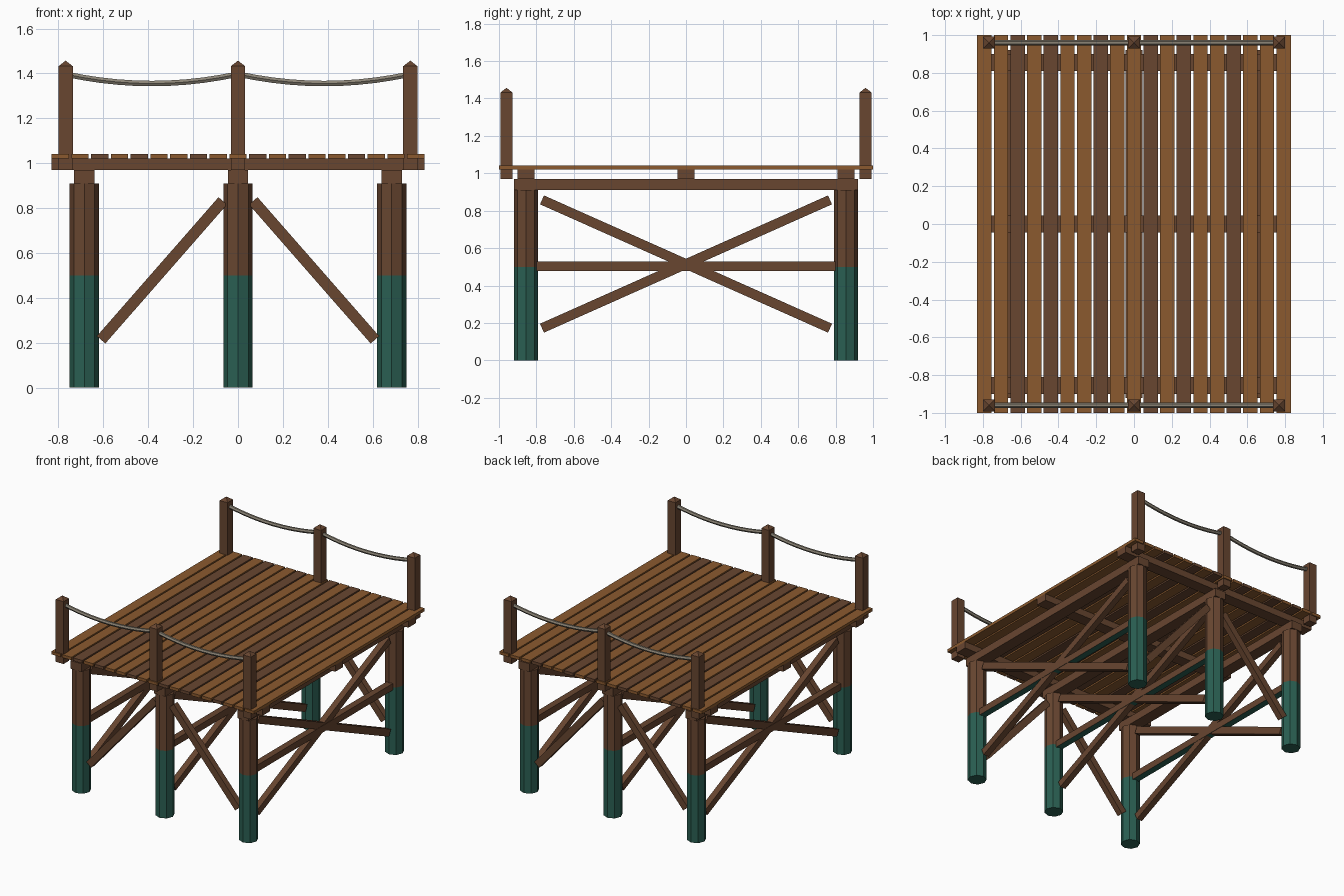
import bpy, bmesh
from mathutils import Vector, Matrix

if "Cube" in bpy.data.objects:
    bpy.data.objects.remove(bpy.data.objects["Cube"])


def material(name, rgb):
    m = bpy.data.materials.new(name)
    m.diffuse_color = (*rgb, 1)
    m.use_nodes = True
    m.node_tree.nodes["Principled BSDF"].inputs["Base Color"].default_value = m.diffuse_color
    return m


LIGHT = material("light_wood", (0.258, 0.102, 0.028))
DARK = material("dark_wood", (0.138, 0.061, 0.03))
GREEN = material("algae_green", (0.023, 0.114, 0.084))
ROPE = material("rope_fibre", (0.26, 0.23, 0.18))
WATER_Z = 0.5


def finish(name, bm, *mats):
    bmesh.ops.recalc_face_normals(bm, faces=bm.faces)
    me = bpy.data.meshes.new(name)
    bm.to_mesh(me)
    bm.free()
    for m in mats:
        me.materials.append(m)
    ob = bpy.data.objects.new(name, me)
    bpy.context.collection.objects.link(ob)
    return ob


def stain(bm):
    # faces under the water line take the second material
    for f in bm.faces:
        f.material_index = int(f.calc_center_median().z < WATER_Z)


def box(name, lo, hi, mat, peak=0.0):
    lo, hi = Vector(lo), Vector(hi)
    bm = bmesh.new()
    bmesh.ops.create_cube(bm, size=1, matrix=Matrix.Translation((lo + hi) / 2)
                          @ Matrix.Diagonal((*(hi - lo), 1)))
    if peak:
        top = max(bm.faces, key=lambda f: f.calc_center_median().z)
        apex = bmesh.ops.poke(bm, faces=[top])["verts"][0]
        apex.co.z += peak
    return finish(name, bm, mat)


def beam(name, a, b, width, depth, stained=False):
    # square bar running from a to b; width lies in the vertical plane
    a, b = Vector(a), Vector(b)
    d = b - a
    bm = bmesh.new()
    bmesh.ops.create_cube(bm, size=1, matrix=Matrix.Translation((a + b) / 2)
                          @ d.to_track_quat('Z', 'Y').to_matrix().to_4x4()
                          @ Matrix.Diagonal((depth, width, d.length, 1)))
    if stained:
        stain(bm)
    return finish(name, bm, DARK, GREEN)


def pile(name, x, y, r=0.065, h=0.91):
    bm = bmesh.new()
    bmesh.ops.create_cone(bm, cap_ends=True, segments=8, radius1=r, radius2=r, depth=h,
                          matrix=Matrix.Translation((x, y, h / 2)))
    bmesh.ops.bisect_plane(bm, geom=bm.verts[:] + bm.edges[:] + bm.faces[:],
                           plane_co=(0, 0, WATER_Z), plane_no=(0, 0, 1))
    stain(bm)
    return finish(name, bm, DARK, GREEN)


def rope(name, x0, x1, y, z=1.397, sag=0.042, n=10):
    cu = bpy.data.curves.new(name, 'CURVE')
    cu.dimensions = '3D'
    cu.bevel_depth = 0.014
    cu.bevel_resolution = 1
    cu.use_fill_caps = True
    sp = cu.splines.new('POLY')
    sp.points.add(n)
    sp.use_smooth = False
    for i, p in enumerate(sp.points):
        t = i / n
        p.co = (x0 + (x1 - x0) * t, y, z - 4 * sag * t * (1 - t), 1)
    cu.materials.append(ROPE)
    ob = bpy.data.objects.new(name, cu)
    bpy.context.collection.objects.link(ob)
    bpy.ops.object.select_all(action='DESELECT')
    ob.select_set(True)
    bpy.context.view_layer.objects.active = ob
    bpy.ops.object.convert(target='MESH')


PX, PY = 0.685, 0.855

# Cross frames: two piles, cap beam, tie and X brace
for i, x in enumerate((-PX, 0, PX)):
    for side, y in (("front", -PY), ("back", PY)):
        pile(f"{side}_pile_{i}", x, y)
    box(f"cap_beam_{i}", (x - 0.045, -0.92, 0.91), (x + 0.045, 0.92, 0.97), DARK)
    beam(f"tie_beam_{i}", (x, -0.8, 0.504), (x, 0.8, 0.504), 0.05, 0.05, True)
    for s in (-1, 1):
        beam(f"cross_brace_{i}", (x, -0.77 * s, 0.858), (x, 0.77 * s, 0.172), 0.052, 0.045)

# Diagonal braces along the front and back rows
for y in (-PY, PY):
    for s in (-1, 1):
        beam("row_brace", (0.61 * s, y, 0.213), (0.068 * s, y, 0.832), 0.05, 0.045)

# Stringers under the deck
for y in (-PY, 0, PY):
    box("stringer", (-0.83, y - 0.045, 0.97), (0.83, y + 0.045, 1.02), DARK)

# Deck planks
for i in range(19):
    x = (i - 9) * 0.088
    box(f"plank_{i}", (x - 0.038, -1, 1.02), (x + 0.038, 1, 1.042),
        DARK if i in (2, 4, 7, 10, 12, 15) else LIGHT)

# Railing posts with pointed tops, and sagging ropes
for y in (-0.96, 0.96):
    for x in (-0.768, 0, 0.768):
        box("rail_post", (x - 0.032, y - 0.032, 0.97), (x + 0.032, y + 0.032, 1.432), DARK, 0.025)
    rope("rail_rope", -0.768, 0, y)
    rope("rail_rope", 0, 0.768, y)
